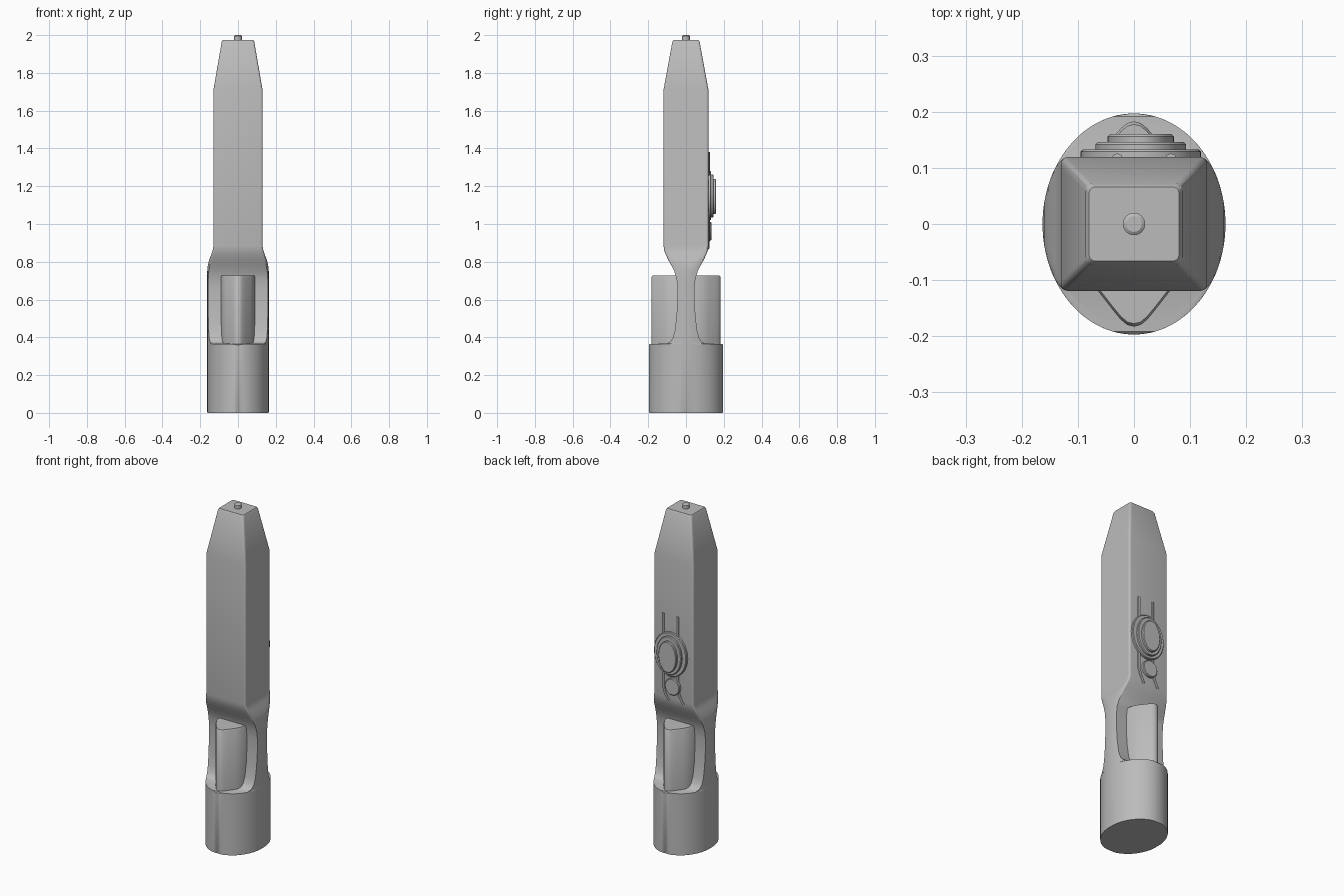
import bpy, bmesh, math
from mathutils import Vector

cube = bpy.data.objects.get("Cube")
if cube:
    bpy.data.objects.remove(cube, do_unlink=True)

grey = bpy.data.materials.new("plain_grey")
grey.use_nodes = True
grey.diffuse_color = (0.5, 0.5, 0.5, 1)
grey.node_tree.nodes["Principled BSDF"].inputs["Base Color"].default_value = (0.5, 0.5, 0.5, 1)


def finish(obj, angle=30):
    """Give the material and smooth shading with sharp edges kept."""
    obj.data.materials.append(grey)
    bpy.ops.object.select_all(action="DESELECT")
    obj.select_set(True)
    bpy.context.view_layer.objects.active = obj
    bpy.ops.object.shade_smooth_by_angle(angle=math.radians(angle))


def loft(name, rings, angle=30):
    """Skin a list of equal-length point rings and cap both ends."""
    bm = bmesh.new()
    loops = [[bm.verts.new(p) for p in ring] for ring in rings]
    for a, b in zip(loops, loops[1:]):
        for i in range(len(a)):
            j = (i + 1) % len(a)
            bm.faces.new((a[i], a[j], b[j], b[i]))
    bm.faces.new(loops[0])
    bm.faces.new(loops[-1])
    bmesh.ops.recalc_face_normals(bm, faces=bm.faces)
    mesh = bpy.data.meshes.new(name)
    bm.to_mesh(mesh)
    bm.free()
    obj = bpy.data.objects.new(name, mesh)
    bpy.context.collection.objects.link(obj)
    finish(obj, angle)
    return obj


# Body: an oval handle, scooped front and back, rising into a boxed shaft
RX, RY, STEPS = 0.163, 0.197, 32


def section(z, depth, width, corner=0.0):
    """Oval trimmed flat at +-depth and +-width, with rounded corners."""
    side = []
    for i in range(STEPS + 1):
        y = depth * math.sin(math.pi * (i / STEPS - 0.5))
        x = min(width, RX * math.sqrt(max(0, 1 - (y / RY) ** 2)))
        d = abs(y) - (depth - corner)
        if corner and d > 0:
            x -= corner - math.sqrt(max(0, corner ** 2 - d ** 2))
        side.append((x, y, z))
    return side + [(-x, y, z) for x, y, z in reversed(side)]


# Height, half depth, half width, corner radius
levels = [
    (0.0, 0.194, 0.161, 0), (0.004, 0.1968, RX, 0), (0.36, 0.1968, RX, 0),
    (0.365, 0.192, RX, 0), (0.367, 0.105, RX, 0), (0.376, 0.085, RX, 0),
    (0.395, 0.071, RX, 0), (0.43, 0.06, RX, 0), (0.5, 0.051, RX, 0),
    (0.58, 0.046, RX, 0), (0.66, 0.045, RX, 0), (0.71, 0.05, RX, 0),
    (0.75, 0.062, RX, 0), (0.78, 0.077, 0.16, 0.003), (0.81, 0.094, 0.153, 0.005),
    (0.84, 0.108, 0.141, 0.008), (0.86, 0.115, 0.134, 0.01),
    (0.885, 0.119, 0.13, 0.011), (1.71, 0.119, 0.13, 0.011),
    (1.966, 0.072, 0.086, 0.011), (1.975, 0.066, 0.08, 0.011),
]
loft("body", [section(*level) for level in levels])

# Tip pin
loft("tip_pin", [[(r * math.cos(a), r * math.sin(a), z)
                  for a in (math.tau * i / 24 for i in range(24))]
                 for z, r in ((1.97, 0.02), (1.996, 0.02), (2.0, 0.014))])

# Rounded diamond core standing in the scoops
quarter = [(0.092, 0.0), (0.09, 0.05), (0.081, 0.09), (0.066, 0.117),
           (0.038, 0.153), (0.024, 0.17), (0.012, 0.18), (0.0, 0.183)]
half = quarter + [(-x, y) for x, y in reversed(quarter[:-1])]
outline = half + [(x, -y) for x, y in reversed(half[1:-1])]
loft("inner_core", [[(x * s, y * s, z) for x, y in outline]
                    for z, s in ((0.34, 1), (0.72, 1), (0.727, 0.97))], 40)


# Raised oval controls on the back
def oval(name, cx, cz, rx, rz, start, end, bevel=0.004):
    rings = []
    for y, inset in ((start, 0), (end - bevel, 0), (end, bevel)):
        rings.append([(cx + (rx - inset) * math.cos(a), y, cz + (rz - inset) * math.sin(a))
                      for a in (math.tau * i / 48 for i in range(48))])
    loft(name, rings)


oval("dial_plate", 0.012, 1.15, 0.107, 0.13, 0.11, 0.133)
oval("dial_ring", 0.012, 1.148, 0.081, 0.113, 0.12, 0.146)
oval("dial_cap", 0.012, 1.145, 0.059, 0.092, 0.13, 0.16)
oval("small_button", -0.002, 0.962, 0.048, 0.049, 0.11, 0.135)


# Thin raised rails above and below the dial
def rail(name, points):
    curve = bpy.data.curves.new(name, "CURVE")
    curve.dimensions = "3D"
    curve.bevel_depth = 0.01
    curve.bevel_resolution = 2
    curve.use_fill_caps = True
    spline = curve.splines.new("POLY")
    spline.points.add(len(points) - 1)
    for point, co in zip(spline.points, points):
        point.co = (*co, 1)
    obj = bpy.data.objects.new(name, curve)
    bpy.context.collection.objects.link(obj)
    bpy.ops.object.select_all(action="DESELECT")
    obj.select_set(True)
    bpy.context.view_layer.objects.active = obj
    bpy.ops.object.convert(target="MESH")
    finish(bpy.context.object, 40)


for label, x in (("left", 0.066), ("right", -0.03)):
    rail(label + "_upper_rail", [Vector((x, 0.116, z)) for z in (1.2, 1.38)])
    rail(label + "_lower_rail", [(x, 0.116, 1.1), (x, 0.116, 0.95),
                                 (x - 0.012, 0.116, 0.91), (x - 0.035, 0.113, 0.87)])
